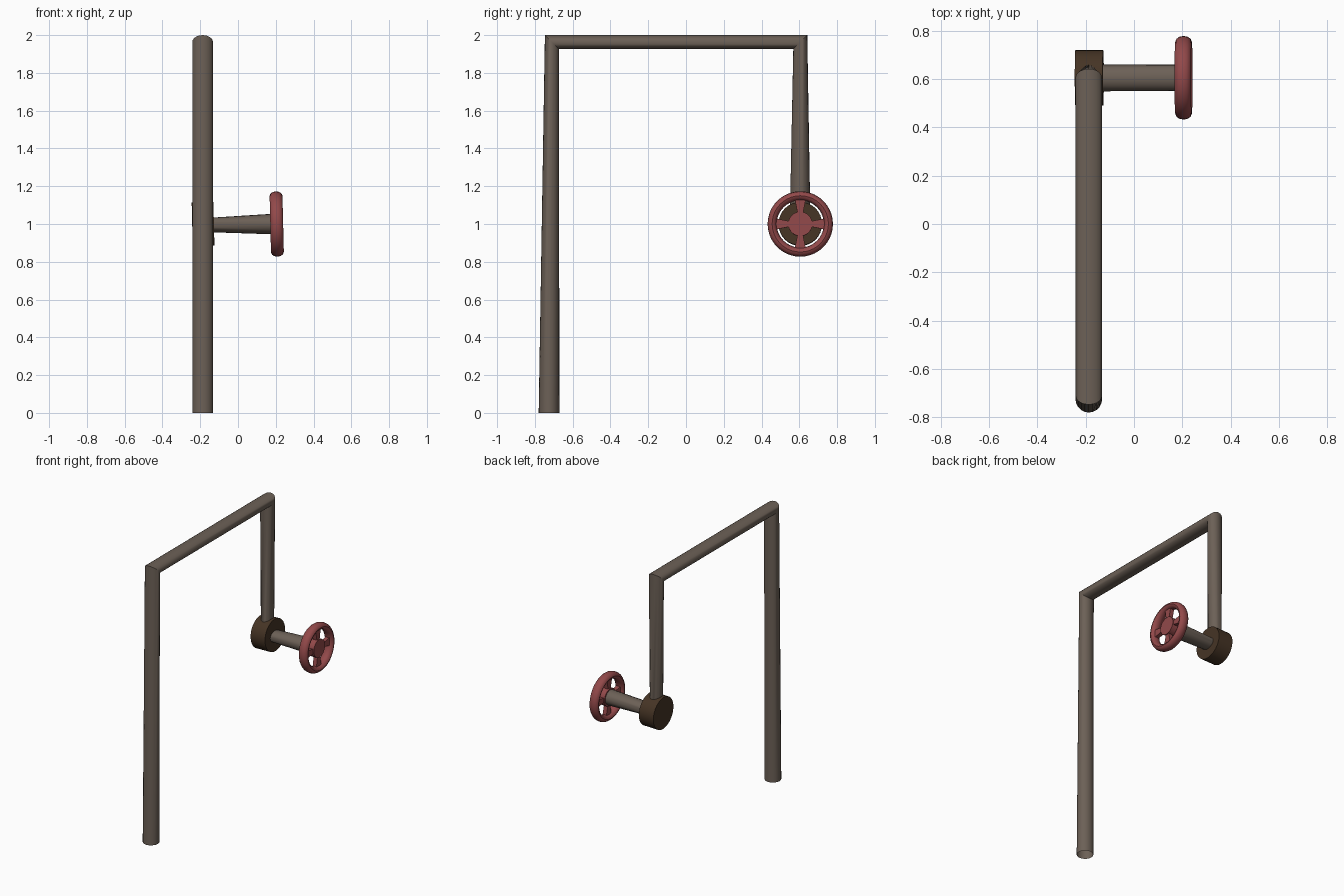
import bpy, bmesh, math
from mathutils import Vector, Matrix

cube = bpy.data.objects.get("Cube")
if cube:
    bpy.data.objects.remove(cube, do_unlink=True)


def material(name, rgb):
    m = bpy.data.materials.new(name)
    m.use_nodes = True
    m.diffuse_color = (*rgb, 1)
    m.node_tree.nodes["Principled BSDF"].inputs["Base Color"].default_value = (*rgb, 1)
    return m


PIPE = material("grey brown metal", (0.150, 0.118, 0.094))
DARK = material("dark brown metal", (0.060, 0.034, 0.018))
RED = material("red paint", (0.29, 0.066, 0.068))


def finish(bm, name, mat, matrix=Matrix()):
    bmesh.ops.recalc_face_normals(bm, faces=bm.faces[:])
    me = bpy.data.meshes.new(name)
    bm.to_mesh(me)
    bm.free()
    me.materials.append(mat)
    ob = bpy.data.objects.new(name, me)
    bpy.context.collection.objects.link(ob)
    ob.matrix_world = matrix
    bpy.ops.object.select_all(action='DESELECT')
    ob.select_set(True)
    bpy.context.view_layer.objects.active = ob
    bpy.ops.object.shade_smooth_by_angle(angle=math.radians(35))
    return ob


# Bent pipe: one open tube with mitred corners, given as centre and two radius vectors
R, M = 0.055, 0.037
PX = -0.187
X, Y, Z = Vector((1, 0, 0)), Vector((0, 1, 0)), Vector((0, 0, 1))
stations = [
    (Vector((PX, -0.725, 0)), X * R, Y * R),
    (Vector((PX, -0.71, 1.963)), X * R, (Y - Z) * M),
    (Vector((PX, 0.605, 1.963)), X * R, (-Y - Z) * M),
    (Vector((PX, 0.604, 0.996)), (X + Z) * M, -Y * R),
    (Vector((0.2, 0.605, 1.0)), Z * R, -Y * R),
]
SIDES = 20
bm = bmesh.new()
rings = []
for c, u, v in stations:
    angles = [2 * math.pi * i / SIDES for i in range(SIDES)]
    rings.append([bm.verts.new(c + u * math.cos(a) + v * math.sin(a)) for a in angles])
for a, b in zip(rings, rings[1:]):
    for i in range(SIDES):
        j = (i + 1) % SIDES
        bm.faces.new((a[i], a[j], b[j], b[i]))
finish(bm, "bent_pipe", PIPE)

# Slightly tilted axis shared by the valve drum and hand wheel
tilt = Matrix.Rotation(math.radians(88.6), 4, 'Y')


def disc(name, mat, x, radius, depth):
    bm = bmesh.new()
    bmesh.ops.create_cone(bm, cap_ends=True, segments=32, radius1=radius,
                          radius2=radius, depth=depth)
    finish(bm, name, mat, Matrix.Translation((x, 0.605, 1)) @ tilt)


disc("valve_drum", DARK, -0.185, 0.115, 0.115)
WHEEL_X = 0.205
disc("wheel_hub", RED, WHEEL_X, 0.064, 0.044)
wheel_matrix = Matrix.Translation((WHEEL_X, 0.605, 1)) @ tilt

# Wheel rim: a ring with an oval section
bm = bmesh.new()
section = [bm.verts.new((0.149 + 0.024 * math.cos(a), 0, 0.034 * math.sin(a)))
           for a in [2 * math.pi * i / 12 for i in range(12)]]
loop = [bm.edges.new((section[i], section[(i + 1) % 12])) for i in range(12)]
bmesh.ops.spin(bm, geom=section + loop, cent=(0, 0, 0), axis=(0, 0, 1),
               angle=2 * math.pi, steps=40, use_merge=True)
bmesh.ops.remove_doubles(bm, verts=bm.verts[:], dist=0.0001)
finish(bm, "wheel_rim", RED, wheel_matrix)

# Four spokes that widen towards the rim
bm = bmesh.new()
for k in range(4):
    turn = Matrix.Rotation(k * math.pi / 2, 4, 'Z')
    for v in bmesh.ops.create_cube(bm, size=1)["verts"]:
        outer = v.co.x > 0
        v.co = turn @ Vector((0.14 if outer else 0.05,
                              v.co.y * (0.062 if outer else 0.026),
                              v.co.z * 0.03))
finish(bm, "wheel_spokes", RED, wheel_matrix)
